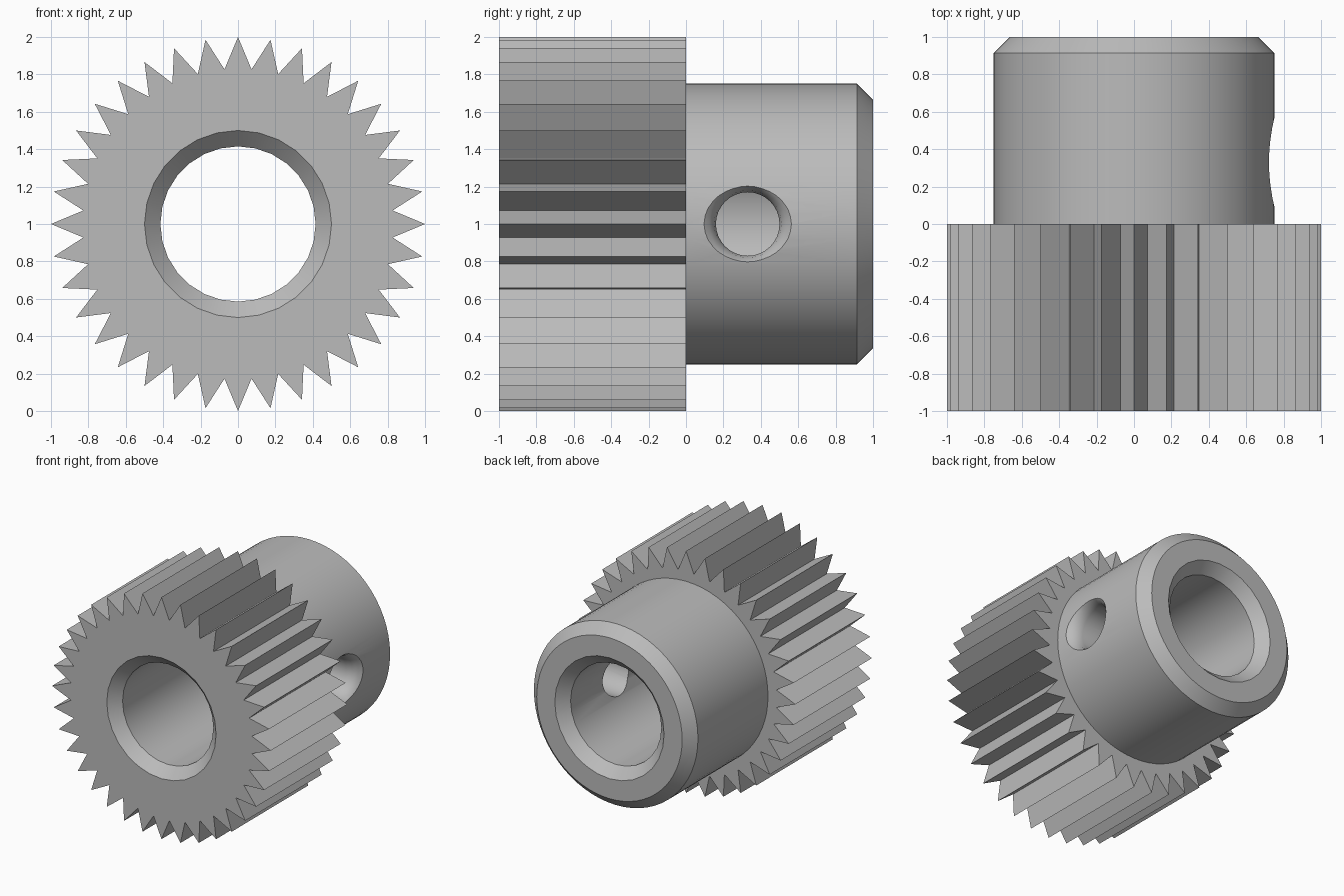
import bpy, bmesh
from math import sin, cos, pi, radians
from mathutils import Matrix

cube = bpy.data.objects.get("Cube")
if cube:
    bpy.data.objects.remove(cube)

steel = bpy.data.materials.new("grey_steel")
steel.use_nodes = True
GREY = (0.5, 0.5, 0.5, 1)
steel.diffuse_color = GREY
steel.node_tree.nodes["Principled BSDF"].inputs["Base Color"].default_value = GREY

TEETH, TIP, ROOT = 36, 1.0, 0.83
BORE, BEVEL = 0.415, 0.085


def make_solid(name, rings, matrix):
    """Closed solid skinned over rings of points along local z."""
    bm = bmesh.new()
    loops = [[bm.verts.new(p) for p in ring] for ring in rings]
    n = len(loops[0])
    for a, b in zip(loops, loops[1:]):
        for i in range(n):
            j = (i + 1) % n
            bm.faces.new((a[i], a[j], b[j], b[i]))
    bm.faces.new(loops[0][::-1])
    bm.faces.new(loops[-1])
    bm.transform(matrix)
    bmesh.ops.recalc_face_normals(bm, faces=bm.faces)
    mesh = bpy.data.meshes.new(name)
    bm.to_mesh(mesh)
    bm.free()
    mesh.materials.append(steel)
    obj = bpy.data.objects.new(name, mesh)
    bpy.context.collection.objects.link(obj)
    return obj


def circle(r, z, n):
    return [(r * cos(2 * pi * i / n), r * sin(2 * pi * i / n), z) for i in range(n)]


def lathe(name, profile, n, matrix):
    return make_solid(name, [circle(r, z, n) for r, z in profile], matrix)


def star(z):
    """Outline of pointed teeth."""
    return [((ROOT if i % 2 else TIP) * cos(pi * i / TEETH),
             (ROOT if i % 2 else TIP) * sin(pi * i / TEETH), z)
            for i in range(2 * TEETH)]


# Local z runs along +y for the main axis, along +x for the screw hole
axis = Matrix.Translation((0, 0, 1)) @ Matrix.Rotation(radians(-90), 4, 'X')
side = Matrix.Translation((0, 0.33, 1)) @ Matrix.Rotation(radians(90), 4, 'Y')

# Toothed gear and hub with a chamfered end
pinion = make_solid("pinion_gear_with_hub", [star(-1), star(0)], axis)
hub = lathe("hub", [(0.75, -0.3), (0.75, 1 - BEVEL), (0.75 - BEVEL, 1)], 64, axis)

# Shaft bore, chamfered at both ends, and flared set screw hole on one side
bore = lathe("bore_cutter", [(BORE + 2 * BEVEL, -1 - BEVEL), (BORE, -1 + BEVEL),
                             (BORE, 1 - BEVEL), (BORE + 2 * BEVEL, 1 + BEVEL)], 28, axis)
screw = lathe("screw_hole_cutter", [(0.17, 0.1), (0.17, 0.64), (0.18, 0.69),
                                    (0.205, 0.725), (0.24, 0.755), (0.24, 0.9)], 32, side)

# Combine the parts, then drop the helpers
for tool, operation in ((hub, 'UNION'), (bore, 'DIFFERENCE'), (screw, 'DIFFERENCE')):
    mod = pinion.modifiers.new(tool.name, 'BOOLEAN')
    mod.object, mod.operation, mod.solver = tool, operation, 'EXACT'
    tool.hide_render = True
bpy.context.view_layer.update()
result = pinion.evaluated_get(bpy.context.evaluated_depsgraph_get())
finished = bpy.data.meshes.new_from_object(result)
pinion.modifiers.clear()
pinion.data = finished
for tool in (hub, bore, screw):
    bpy.data.objects.remove(tool)

# Smooth round walls, crisp teeth and chamfers
bpy.ops.object.select_all(action='DESELECT')
pinion.select_set(True)
bpy.context.view_layer.objects.active = pinion
bpy.ops.object.shade_smooth_by_angle(angle=radians(30))
